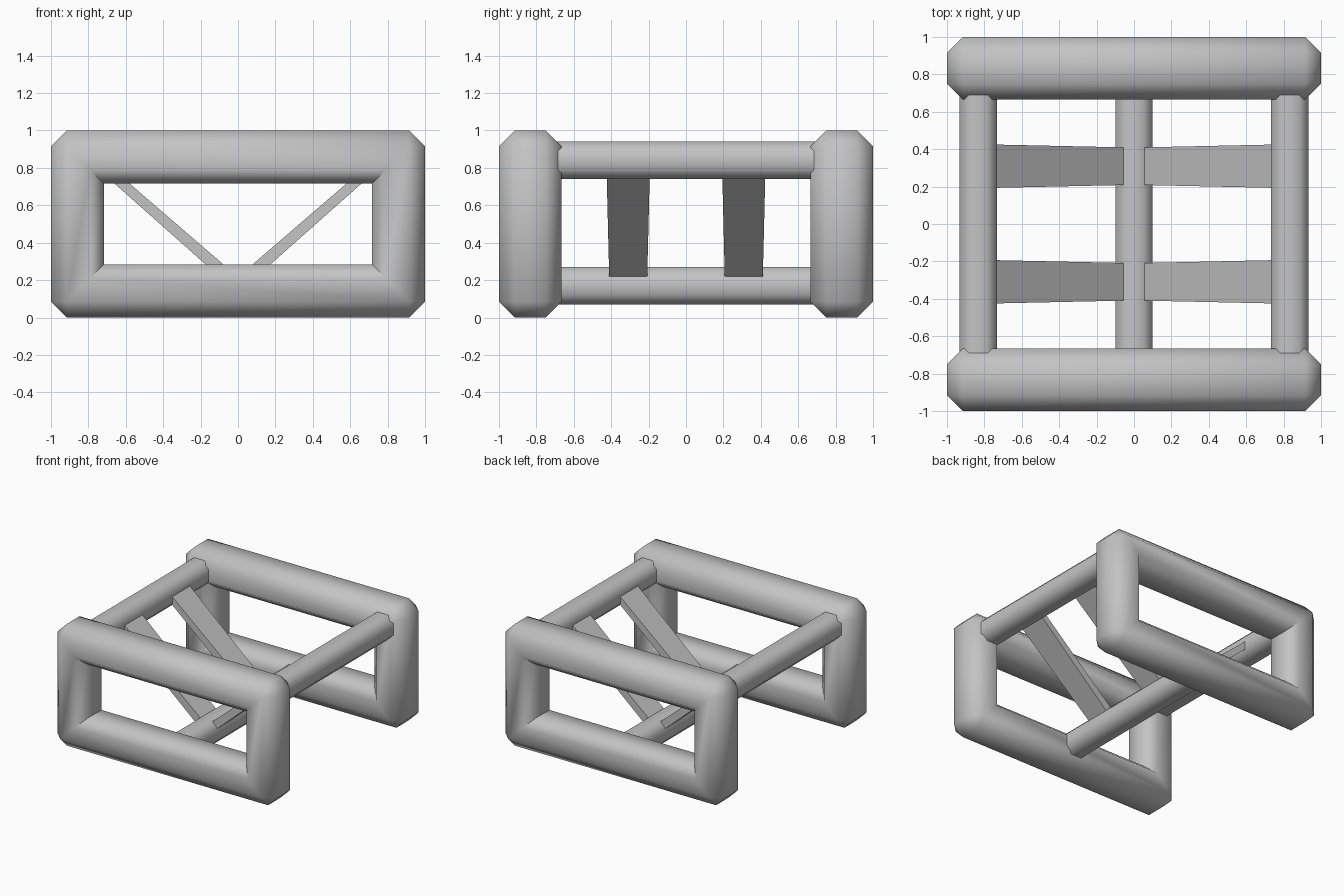
import bpy, bmesh, math

cube = bpy.data.objects.get("Cube")
if cube:
    bpy.data.objects.remove(cube, do_unlink=True)

grey = bpy.data.materials.new("grey_metal")
grey.use_nodes = True
COLOUR = (0.55, 0.55, 0.55, 1)
grey.diffuse_color = COLOUR
grey.node_tree.nodes["Principled BSDF"].inputs["Base Color"].default_value = COLOUR


def finish(name, bm, angle):
    bmesh.ops.recalc_face_normals(bm, faces=bm.faces[:])
    mesh = bpy.data.meshes.new(name)
    bm.to_mesh(mesh)
    bm.free()
    mesh.materials.append(grey)
    obj = bpy.data.objects.new(name, mesh)
    bpy.context.collection.objects.link(obj)
    bpy.ops.object.select_all(action='DESELECT')
    obj.select_set(True)
    bpy.context.view_layer.objects.active = obj
    bpy.ops.object.shade_smooth_by_angle(angle=math.radians(angle))
    return obj


def corner_loop(inset, cut, y):
    """Rectangle in the xz plane with each corner cut; points come in pairs."""
    w, h = 1 - inset, 0.5 - inset
    points = []
    for sx, sz in ((1, 1), (-1, 1), (-1, -1), (1, -1)):
        pair = [(sx * w, y, 0.5 + sz * (h - cut)), (sx * (w - cut), y, 0.5 + sz * h)]
        points += pair if sx * sz > 0 else pair[::-1]
    return points


def tube_frame(name, y):
    """Rectangular loop of octagonal tube, with chamfered outer corners."""
    section = [(0, -0.083), (0, 0.083), (0.085, 0.167), (0.21, 0.167),
               (0.283, 0.083), (0.283, -0.083), (0.21, -0.167), (0.085, -0.167)]
    bm = bmesh.new()
    loops = []
    for inset, dy in section:
        cut = 0.085 if inset == 0 else 0
        loops.append([bm.verts.new(p) for p in corner_loop(inset, cut, y + dy)])
    for a, b in zip(loops, loops[1:] + loops[:1]):
        for i in range(len(a)):
            j = (i + 1) % len(a)
            bm.faces.new((a[i], a[j], b[j], b[i]))
    # Close the pairs up where a corner is not cut
    bmesh.ops.remove_doubles(bm, verts=bm.verts[:], dist=0.0005)
    bmesh.ops.dissolve_degenerate(bm, edges=bm.edges[:], dist=0.0005)
    return finish(name, bm, 50)


def rail(name, x, z, radius=0.1, reach=0.8):
    """Octagonal tube running front to back."""
    half = radius / 2
    outline = []
    for sx, sz in ((1, 1), (-1, 1), (-1, -1), (1, -1)):
        pair = [(sx * radius, sz * half), (sx * half, sz * radius)]
        outline += pair if sx * sz > 0 else pair[::-1]
    bm = bmesh.new()
    end = bm.faces.new([bm.verts.new((x + px, -reach, z + pz)) for px, pz in outline])
    ext = bmesh.ops.extrude_face_region(bm, geom=[end], use_keep_orig=True)
    moved = [v for v in ext["geom"] if isinstance(v, bmesh.types.BMVert)]
    bmesh.ops.translate(bm, verts=moved, vec=(0, 2 * reach, 0))
    return finish(name, bm, 50)


def brace(name, sx, sy):
    """Tapered plank sloping from an upper rail down to the centre rail."""
    bm = bmesh.new()
    ends = []
    # x, z, half height, half width
    for x, z, h, w in ((0.8, 0.873, 0.033, 0.117), (0.02, 0.191, 0.043, 0.1)):
        ends.append([bm.verts.new((sx * x, sy * 0.309 + dy * w, z + dz * h))
                     for dy, dz in ((1, 1), (-1, 1), (-1, -1), (1, -1))])
    a, b = ends
    bm.faces.new(a)
    bm.faces.new(b[::-1])
    for i in range(4):
        j = (i + 1) % 4
        bm.faces.new((a[i], b[i], b[j], a[j]))
    return finish(name, bm, 30)


# End frames
tube_frame("front_frame", -0.833)
tube_frame("back_frame", 0.833)

# Connecting rails
rail("left_upper_rail", 0.833, 0.84)
rail("right_upper_rail", -0.833, 0.84)
rail("centre_lower_rail", 0, 0.17)

# Diagonal braces
for side, sx in (("left", 1), ("right", -1)):
    for place, sy in (("front", -1), ("back", 1)):
        brace(f"{place}_{side}_brace", sx, sy)
